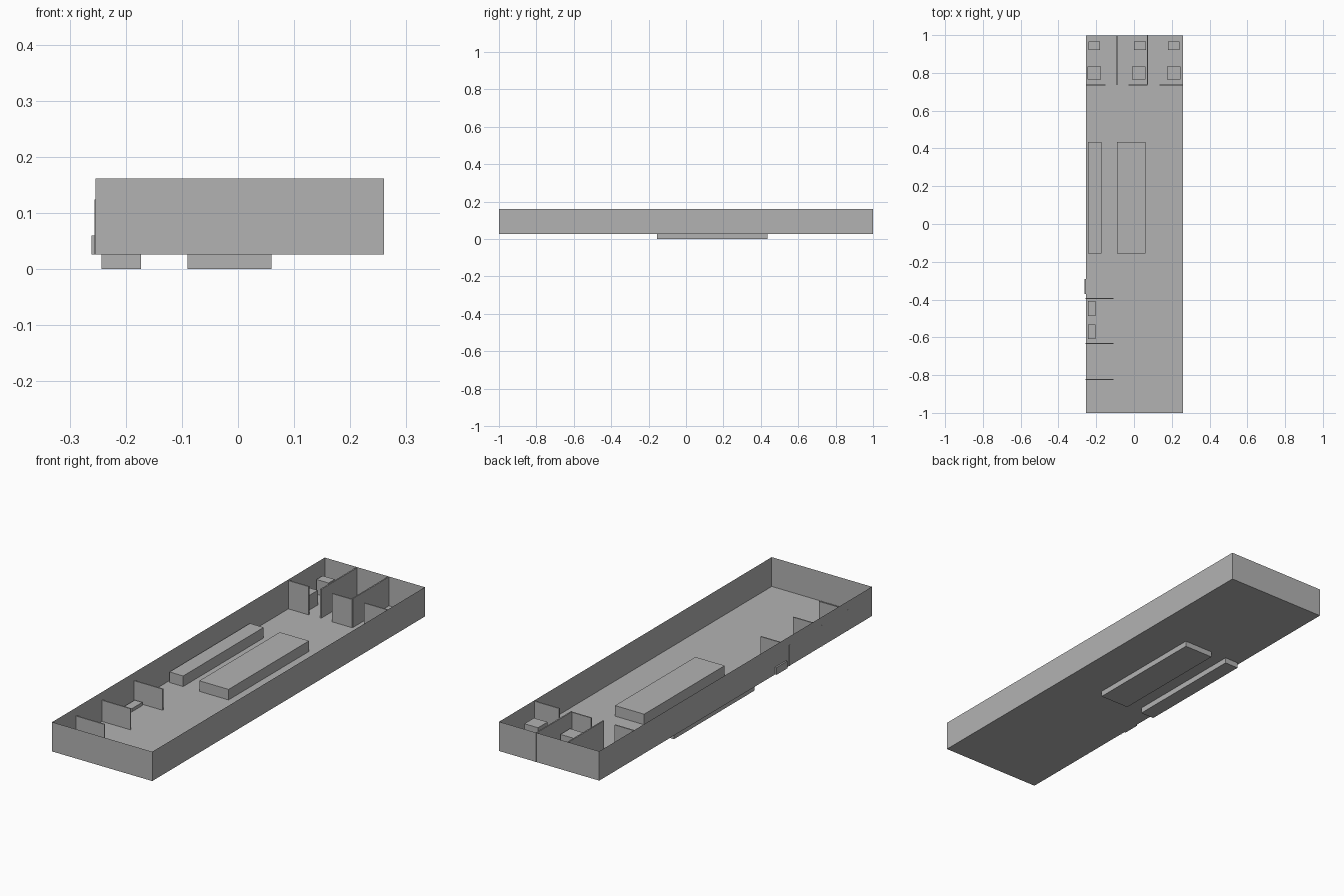
import bpy
import bmesh
from mathutils import Vector

if "Cube" in bpy.data.objects:
    bpy.data.objects.remove(bpy.data.objects["Cube"], do_unlink=True)

grey = bpy.data.materials.new("plain_grey")
grey.use_nodes = True
colour = (0.45, 0.45, 0.45, 1)
grey.diffuse_color = colour
grey.node_tree.nodes["Principled BSDF"].inputs["Base Color"].default_value = colour

FLOOR, RIM = 0.026, 0.162
LEFT, RIGHT = -0.254, 0.26
THIN = 0.006


def box(name, x, y, z, open_top=False):
    """Flat-sided box from (low, high) ranges on each axis."""
    bm = bmesh.new()
    bmesh.ops.create_cube(bm, size=1)
    size = Vector((x[1] - x[0], y[1] - y[0], z[1] - z[0]))
    centre = Vector((x[0] + x[1], y[0] + y[1], z[0] + z[1])) / 2
    bmesh.ops.scale(bm, vec=size, verts=bm.verts)
    bmesh.ops.translate(bm, vec=centre, verts=bm.verts)
    if open_top:
        lid = [f for f in bm.faces if f.normal.z > 0.9]
        bmesh.ops.delete(bm, geom=lid, context='FACES_ONLY')
    mesh = bpy.data.meshes.new(name)
    bm.to_mesh(mesh)
    bm.free()
    mesh.materials.append(grey)
    obj = bpy.data.objects.new(name, mesh)
    bpy.context.collection.objects.link(obj)
    return obj


def around(c):
    return (c - THIN / 2, c + THIN / 2)


# Floor and outer walls
box("room_shell", (LEFT, RIGHT), (-1, 0.999), (FLOOR, RIM), open_top=True)

# Long counters, reaching below the floor
box("side_counter", (-0.243, -0.173), (-0.155, 0.435), (0, 0.075))
box("centre_counter", (-0.09, 0.06), (-0.155, 0.435), (0, 0.075))

# Low side partitions
for y in (-0.395, -0.632, -0.823):
    box("side_partition", (LEFT - 0.002, -0.108), around(y), (FLOOR, 0.124))

# Tall partitions of the rear cubicles
for x in ((LEFT, -0.15), (-0.03, 0.072), (0.135, RIGHT)):
    box("cubicle_front", x, around(0.735), (FLOOR, 0.157))
box("cubicle_divider_a", around(-0.09), (0.735, 0.998), (FLOOR, 0.16))
box("cubicle_divider_b", around(0.072), (0.735, 1), (FLOOR, 0.16))

# Paired fixtures in each cubicle
for x in (-0.21, 0.032, 0.21):
    box("rear_fixture", (x - 0.031, x + 0.031), (0.92, 0.965), (FLOOR, 0.094))
for x in (-0.21, 0.025, 0.21):
    box("front_fixture", (x - 0.035, x + 0.035), (0.765, 0.835), (FLOOR, 0.094))

# Low seats between the side partitions
for y in (-0.447, -0.57):
    box("low_seat", (-0.244, -0.205), (y - 0.039, y + 0.039), (FLOOR, 0.041))

# Small step on the outside wall
box("outer_step", (-0.261, LEFT), (-0.37, -0.29), (FLOOR, 0.06))
